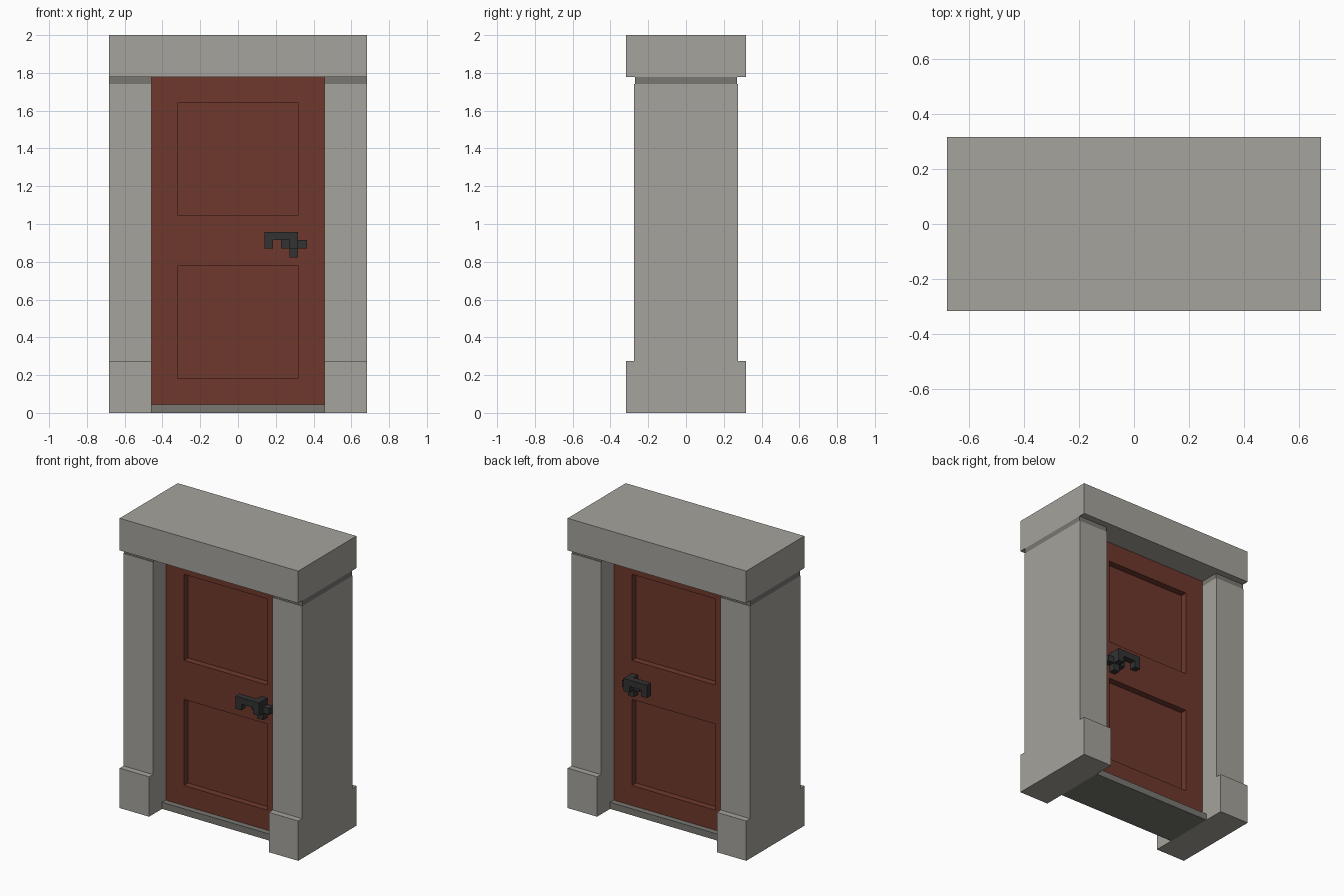
import bpy
import bmesh

cube = bpy.data.objects.get("Cube")
if cube:
    bpy.data.objects.remove(cube, do_unlink=True)


def material(name, rgb):
    m = bpy.data.materials.new(name)
    m.use_nodes = True
    m.diffuse_color = (*rgb, 1)
    bsdf = m.node_tree.nodes["Principled BSDF"]
    bsdf.inputs["Base Color"].default_value = (*rgb, 1)
    bsdf.inputs["Roughness"].default_value = 0.9
    return m


STONE = material("light stone", (0.376, 0.366, 0.332))
DARK_STONE = material("dark stone", (0.191, 0.184, 0.165))
WOOD = material("red brown wood", (0.156, 0.0395, 0.0255))
IRON = material("black iron", (0.032, 0.032, 0.032))


def add_box(bm, x, y, z):
    """Add a box spanning the given (low, high) ranges."""
    verts = bmesh.ops.create_cube(bm, size=1)["verts"]
    for v in verts:
        v.co = [(lo + hi) / 2 + c * (hi - lo) for c, (lo, hi) in zip(v.co, (x, y, z))]


def finish(name, bm, mat):
    bmesh.ops.recalc_face_normals(bm, faces=bm.faces)
    mesh = bpy.data.meshes.new(name)
    bm.to_mesh(mesh)
    bm.free()
    mesh.materials.append(mat)
    ob = bpy.data.objects.new(name, mesh)
    bpy.context.collection.objects.link(ob)
    return ob


def boxes(name, mat, *ranges):
    bm = bmesh.new()
    for r in ranges:
        add_box(bm, *r)
    return finish(name, bm, mat)


W, D = 0.682, 0.317        # half width and half depth of the frame
OPEN = 0.457               # half width of the doorway
PLINTH, NECK, LINTEL = 0.275, 1.742, 1.778
SILL = 0.045

# Lintel and threshold
boxes("lintel", STONE, ((-W, W), (-D, D), (LINTEL, 2.0)))
boxes("threshold", DARK_STONE, ((-OPEN, OPEN), (-0.175, 0.175), (0, SILL)))

# Stone posts: plinth, shaft and dark neck band on each side
for side, x in (("left", (OPEN, W)), ("right", (-W, -OPEN))):
    boxes(side + "_plinth", STONE, (x, (-D, D), (0, PLINTH)))
    boxes(side + "_post", STONE, (x, (-0.275, 0.275), (PLINTH, NECK)))
    boxes(side + "_neck_band", DARK_STONE, (x, (-0.271, 0.271), (NECK, LINTEL)))

# Door slab with two recessed panels on both faces
DOOR = 0.135
PANEL_X = 0.319
PANELS = ((0.183, 0.777), (1.047, 1.641))
bm = bmesh.new()
add_box(bm, (-OPEN, OPEN), (-DOOR, DOOR), (SILL, LINTEL))
cuts = [((x, 0, 0), (1, 0, 0)) for x in (-PANEL_X, PANEL_X)]
cuts += [((0, 0, z), (0, 0, 1)) for pair in PANELS for z in pair]
for co, no in cuts:
    bmesh.ops.bisect_plane(bm, geom=bm.verts[:] + bm.edges[:] + bm.faces[:],
                           plane_co=co, plane_no=no)
bmesh.ops.recalc_face_normals(bm, faces=bm.faces)
recess = []
for f in bm.faces:
    c = f.calc_center_median()
    if abs(f.normal.y) > 0.9 and abs(c.x) < PANEL_X and any(a < c.z < b for a, b in PANELS):
        recess.append(f)
bmesh.ops.inset_individual(bm, faces=recess, thickness=0, depth=-0.045)
finish("door", bm, WOOD)

# Handles: cross-shaped rosette and lever, mirrored front to back
for side, s in (("front", -1), ("back", 1)):
    def span(near, far):
        return tuple(sorted((s * near, s * far)))

    plate = span(DOOR - 0.01, 0.18)
    boxes(side + "_handle_rosette", IRON,
          ((0.228, 0.364), plate, (0.87, 0.914)),
          ((0.273, 0.318), plate, (0.822, 0.87)),
          ((0.273, 0.318), plate, (0.914, 0.958)))
    lever = span(0.182, 0.227)
    boxes(side + "_handle_lever", IRON,
          ((0.273, 0.318), span(0.18, 0.227), (0.87, 0.958)),
          ((0.184, 0.273), lever, (0.914, 0.958)),
          ((0.139, 0.184), lever, (0.87, 0.958)))
